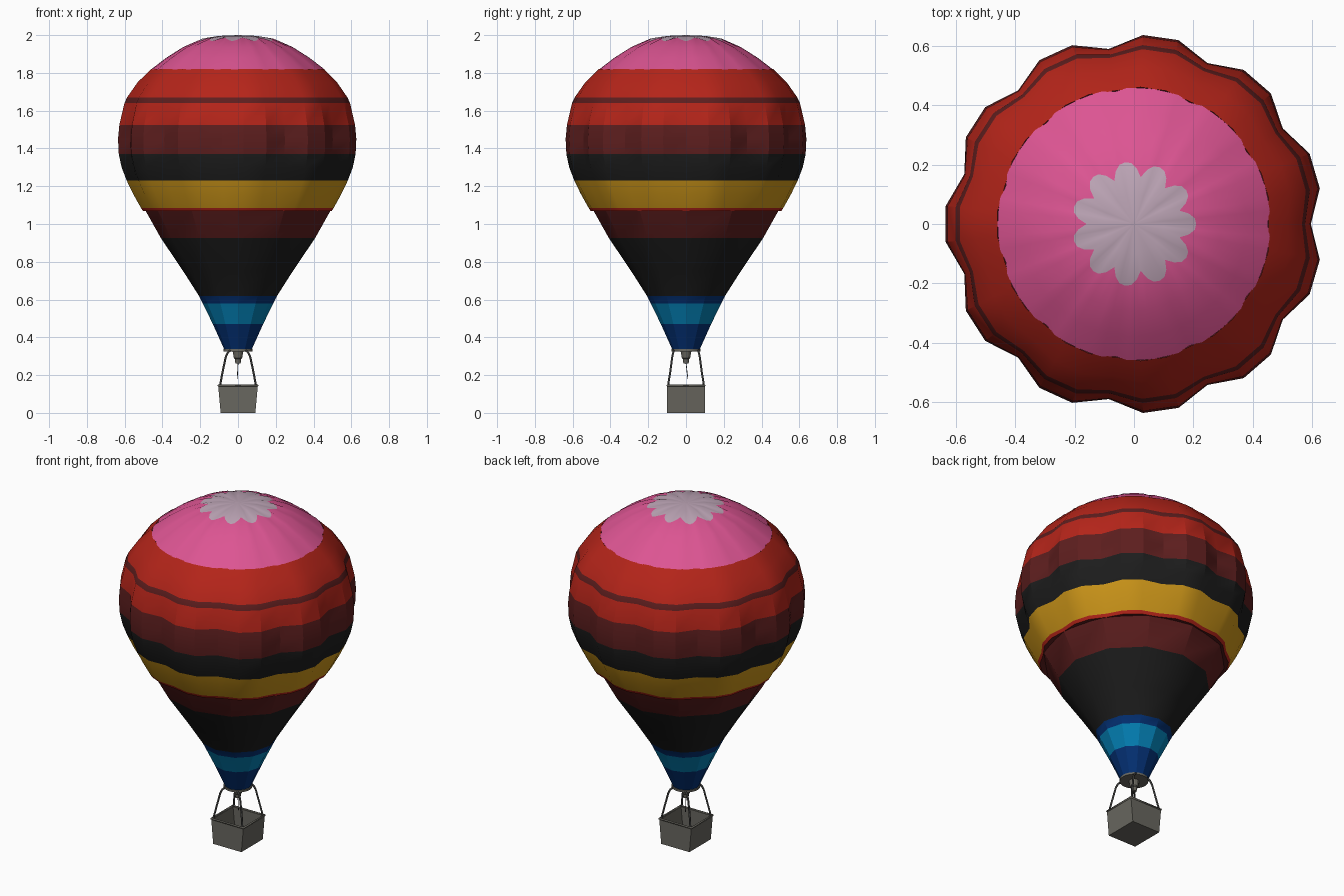
import bpy, bmesh, math

if "Cube" in bpy.data.objects:
    bpy.data.objects.remove(bpy.data.objects["Cube"])

COLOURS = {
    "red": (0.46, 0.018, 0.01), "pink": (0.72, 0.09, 0.29), "yellow": (0.62, 0.31, 0.01),
    "maroon": (0.11, 0.013, 0.013), "black": (0.012, 0.012, 0.012), "teal": (0.001, 0.215, 0.46),
    "navy": (0.001, 0.03, 0.175), "pale_mauve": (0.50, 0.37, 0.46),
    "basket_grey": (0.14, 0.135, 0.115), "dark_grey": (0.05, 0.05, 0.048),
}
MATS = {}
for n, c in COLOURS.items():
    MATS[n] = bpy.data.materials.new(n)
    MATS[n].diffuse_color = (*c, 1)

GORES = 11


def select_only(ob):
    bpy.ops.object.select_all(action='DESELECT')
    ob.select_set(True)
    bpy.context.view_layer.objects.active = ob


def loft(name, rings, colours, angle=26, cap_start=False, cap_end=False):
    """Skin closed rings of points; colours[i] paints the strip after ring i."""
    bm = bmesh.new()
    me = bpy.data.meshes.new(name)
    used = list(dict.fromkeys(colours))
    for c in used:
        me.materials.append(MATS[c])
    rows = [[bm.verts.new(p) for p in r] for r in rings]
    for a, b, c in zip(rows, rows[1:], colours):
        n = len(a)
        for i in range(n):
            j = (i + 1) % n
            bm.faces.new((a[i], a[j], b[j], b[i])).material_index = used.index(c)
    if cap_start:
        bm.faces.new(rows[0][::-1])
    if cap_end:
        bm.faces.new(rows[-1]).material_index = used.index(colours[-1])
    bm.to_mesh(me)
    bm.free()
    ob = bpy.data.objects.new(name, me)
    bpy.context.collection.objects.link(ob)
    select_only(ob)
    bpy.ops.object.shade_smooth_by_angle(angle=math.radians(angle))
    return ob


def circle(r, z, n):
    return [(r * math.cos(2 * math.pi * i / n), r * math.sin(2 * math.pi * i / n), z)
            for i in range(n)]


def gore_ring(r, z, depth):
    """Scalloped ring: a seam valley, then two bulge corners per gore."""
    n = GORES * 3
    return [(s * math.cos(a), s * math.sin(a), z) for i in range(n)
            for a, s in [(2 * math.pi * i / n, r * (1 - depth if i % 3 == 0 else 1))]]


def tube(name, pts, r, mat, cyclic=False):
    cu = bpy.data.curves.new(name, 'CURVE')
    cu.dimensions = '3D'
    cu.bevel_depth = r
    cu.bevel_resolution = 1
    cu.use_fill_caps = True
    sp = cu.splines.new('POLY')
    sp.points.add(len(pts) - 1)
    for p, co in zip(sp.points, pts):
        p.co = (*co, 1)
    sp.use_cyclic_u = cyclic
    cu.materials.append(MATS[mat])
    ob = bpy.data.objects.new(name, cu)
    bpy.context.collection.objects.link(ob)
    select_only(ob)
    bpy.ops.object.convert(target='MESH')


# lower cone of the envelope
cone = [(0.33, 0.07, "navy"), (0.47, 0.133, "teal"), (0.58, 0.187, "navy"),
        (0.62, 0.207, "black"), (0.75, 0.29, "black"), (0.925, 0.408, "maroon"),
        (1.08, 0.495, "maroon")]
loft("lower_envelope", [circle(r, z, 12) for z, r, c in cone], [c for z, r, c in cone])

# bulging upper part with gores; first ring is the inward lip
body = [(1.075, 0.465, 0.0, "maroon"), (1.068, 0.505, 0.03, "red"),
        (1.085, 0.516, 0.033, "yellow"), (1.16, 0.558, 0.042, "yellow"),
        (1.23, 0.592, 0.05, "black"), (1.30, 0.619, 0.058, "black"),
        (1.37, 0.634, 0.062, "maroon"), (1.45, 0.638, 0.065, "maroon"),
        (1.525, 0.631, 0.06, "red"), (1.64, 0.604, 0.045, "maroon"),
        (1.67, 0.590, 0.04, "red"), (1.75, 0.534, 0.03, "red"),
        (1.82, 0.462, 0.018, "red")]
loft("upper_envelope", [gore_ring(r, z, d) for z, r, d, c in body], [c for z, r, d, c in body])

# crown: pink panels with a pale star whose points follow the seams
CROWN = [(0.0, 2.0), (0.10, 1.996), (0.185, 1.983), (0.29, 1.937), (0.38, 1.88), (0.465, 1.815)]
STAR = [0.21, 0.206, 0.188, 0.160, 0.188, 0.206]


def crown_z(r):
    for (r0, z0), (r1, z1) in zip(CROWN, CROWN[1:]):
        if r <= r1:
            return z0 + (z1 - z0) * (r - r0) / (r1 - r0)
    return CROWN[-1][1]


def crown_ring(radius):
    n = GORES * 6
    pts = []
    for i in range(n):
        r, a = radius(i % 6), 2 * math.pi * i / n
        crease = 0.018 * r * (i % 6 == 0)
        pts.append((r * math.cos(a), r * math.sin(a), crown_z(r) - crease))
    return pts


radii = [lambda k: 0.46 - 0.009 * (k == 0), lambda k: 0.38, lambda k: 0.29,
         lambda k: STAR[k], lambda k: 0.10, lambda k: 0.012]
loft("crown", [crown_ring(f) for f in radii],
     ["pink", "pink", "pink", "pale_mauve", "pale_mauve"], cap_end=True)

# mouth ring and burner
loft("mouth_ring", [circle(0.077, 0.325, 24), circle(0.077, 0.337, 24)], ["basket_grey"],
     cap_start=True, cap_end=True)
loft("burner", [circle(r, z, 12) for r, z in
                ((0.014, 0.262), (0.017, 0.285), (0.022, 0.29), (0.029, 0.33))],
     ["basket_grey"] * 3, cap_start=True, cap_end=True)
tube("burner_cord", [(0, 0, 0.265), (-0.004, 0.01, 0.18)], 0.002, "dark_grey")


def rect(x, y, z):
    return [(x, y, z), (-x, y, z), (-x, -y, z), (x, -y, z)]


# hollow basket: outside wall, rim, inside wall, floor
basket = [rect(0.092, 0.1, 0.0), rect(0.105, 0.1, 0.145), rect(0.096, 0.091, 0.145),
          rect(0.083, 0.091, 0.012)]
loft("basket", basket, ["basket_grey"] * 3, cap_start=True, cap_end=True)
tube("basket_rim", rect(0.104, 0.099, 0.145), 0.006, "basket_grey", True)

# four suspension ropes
for sx in (-1, 1):
    for sy in (-1, 1):
        path = [(0.095, 0.095, 0.145), (0.081, 0.083, 0.22), (0.065, 0.073, 0.295),
                (0.055, 0.068, 0.318), (0.040, 0.064, 0.332)]
        tube(f"rope_{'right' if sx > 0 else 'left'}_{'back' if sy > 0 else 'front'}",
             [(sx * x, sy * y, z) for x, y, z in path], 0.0055, "dark_grey")

for m in bpy.data.materials:
    if m.users and not m.is_grease_pencil:
        m.use_nodes = True
        m.node_tree.nodes["Principled BSDF"].inputs["Base Color"].default_value = m.diffuse_color
